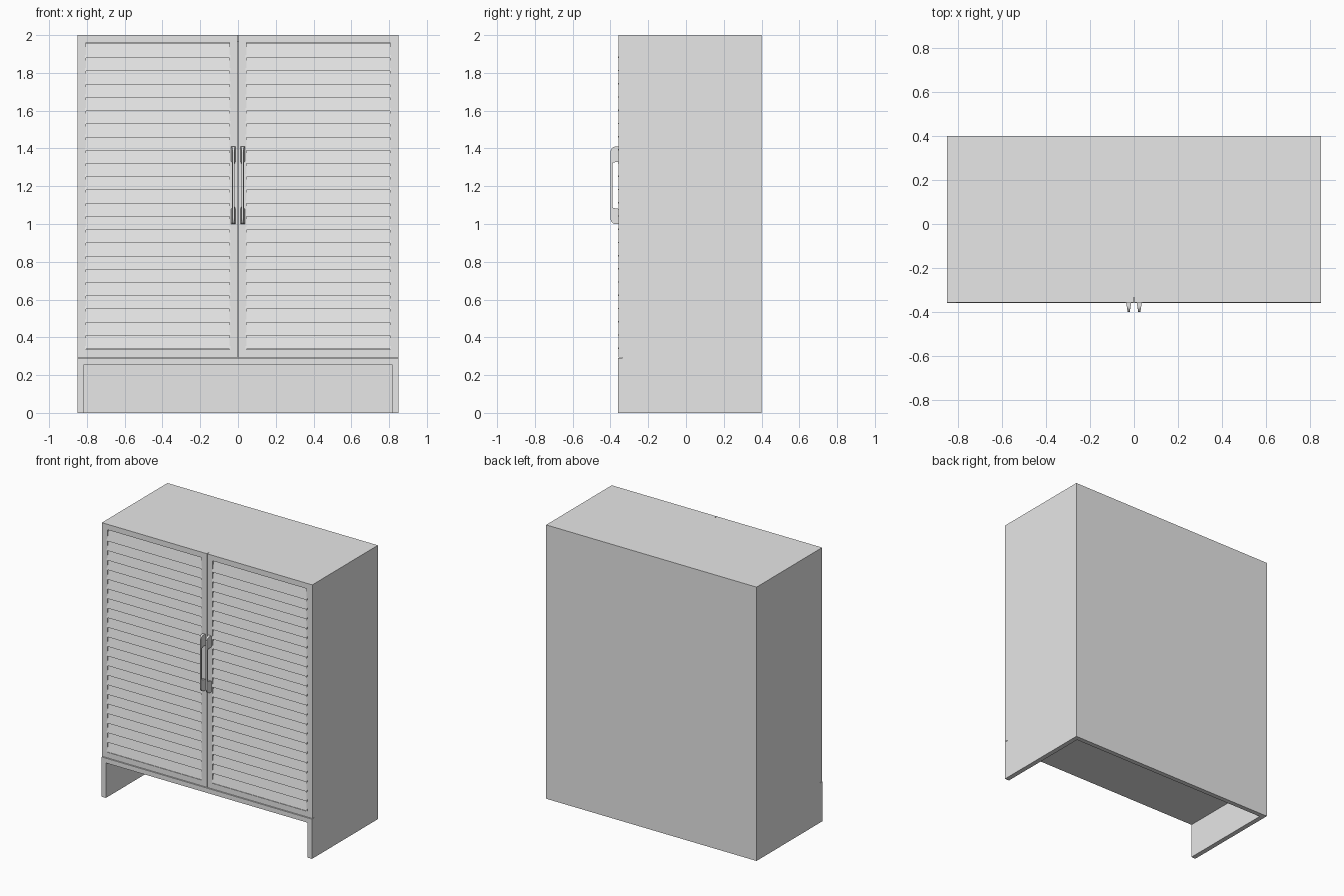
import bpy
import bmesh
import math

cube = bpy.data.objects.get("Cube")
if cube:
    bpy.data.objects.remove(cube, do_unlink=True)

grey = bpy.data.materials.new("light_grey")
grey.use_nodes = True
colour = (0.8, 0.8, 0.8, 1)
grey.diffuse_color = colour
grey.node_tree.nodes["Principled BSDF"].inputs["Base Color"].default_value = colour


def add_prism(bm, profile, x0, x1):
    """Extrude a (y, z) outline along x."""
    face = bm.faces.new([bm.verts.new((x0, y, z)) for y, z in profile])
    moved = bmesh.ops.extrude_face_region(bm, geom=[face])["geom"]
    verts = [v for v in moved if isinstance(v, bmesh.types.BMVert)]
    bmesh.ops.translate(bm, verts=verts, vec=(x1 - x0, 0, 0))


def finish(name, bm):
    bmesh.ops.recalc_face_normals(bm, faces=bm.faces)
    mesh = bpy.data.meshes.new(name)
    bm.to_mesh(mesh)
    bm.free()
    mesh.materials.append(grey)
    obj = bpy.data.objects.new(name, mesh)
    bpy.context.collection.objects.link(obj)
    return obj


def prism(name, profile, x0, x1):
    bm = bmesh.new()
    add_prism(bm, profile, x0, x1)
    return finish(name, bm)


def rect(y0, y1, z0, z1):
    return [(y0, z0), (y1, z0), (y1, z1), (y0, z1)]


def cut(obj, cutter):
    cutter.hide_render = True
    mod = obj.modifiers.new("cut", "BOOLEAN")
    mod.operation = "DIFFERENCE"
    mod.solver = "EXACT"
    mod.object = cutter
    bpy.context.view_layer.objects.active = obj
    bpy.ops.object.modifier_apply(modifier=mod.name)
    bpy.data.objects.remove(cutter, do_unlink=True)


HALF, BACK, FRONT, SEAT = 0.85, 0.40, -0.36, -0.335
WALL, RAIL_TOP, TOP = 0.035, 0.29, 2.0
INNER = HALF - WALL

# Carcass: stepped front edge, hollow inside and open under the floor
carcass = prism("cabinet_body", [(FRONT, 0), (BACK, 0), (BACK, TOP), (SEAT, TOP),
                                 (SEAT, RAIL_TOP), (FRONT, RAIL_TOP)], -HALF, HALF)
cut(carcass, prism("inside_cutter", rect(-0.5, BACK - WALL, RAIL_TOP + 0.002, TOP - WALL),
                   -INNER, INNER))
cut(carcass, prism("plinth_cutter", rect(-0.5, BACK - WALL, -0.1, RAIL_TOP - WALL),
                   -INNER, INNER))

# Doors, louvres and handles, one set per side
DOOR_FRONT, PITCH, COUNT, FIRST = -0.357, 0.07, 23, 0.339
for side, sign in (("left", 1), ("right", -1)):
    door = prism(side + "_door_frame", rect(DOOR_FRONT, SEAT, RAIL_TOP + 0.004, TOP),
                 sign * 0.002, sign * HALF)
    cut(door, prism("window_cutter", rect(-0.5, 0, 0.335, 1.96), sign * 0.045, sign * 0.805))

    # Overlapping slats, leaning back toward the top
    bm = bmesh.new()
    for i in range(COUNT):
        z = FIRST + i * PITCH
        top = min(z + PITCH + 0.008, 1.96)
        add_prism(bm, [(-0.36, z), (-0.345, top), (-0.338, top), (-0.352, z)],
                  sign * 0.04, sign * 0.81)
    finish(side + "_door_slats", bm)

    # Bow handle with rounded outer corners, narrowing toward the grip
    bow = [(DOOR_FRONT, 1.0)]
    for z, start in ((1.03, 90), (1.38, 0)):
        for step in range(5):
            a = math.radians(start - step * 22.5)
            arc_z = z - 0.03 * math.sin(a) if z < 1.2 else z + 0.03 * math.sin(math.radians(step * 22.5))
            bow.append((-0.375 - 0.025 * math.cos(a if z < 1.2 else math.radians(step * 22.5)), arc_z))
    bow += [(DOOR_FRONT, 1.41), (DOOR_FRONT, 1.33), (-0.386, 1.325),
            (-0.39, 1.315), (-0.39, 1.095), (-0.386, 1.085), (DOOR_FRONT, 1.08)]
    bm = bmesh.new()
    add_prism(bm, bow, -0.012, 0.012)
    for v in bm.verts:
        v.co.x = v.co.x * (1 - 0.6 * (DOOR_FRONT - v.co.y) / 0.043) + sign * 0.024
    finish(side + "_handle", bm)
